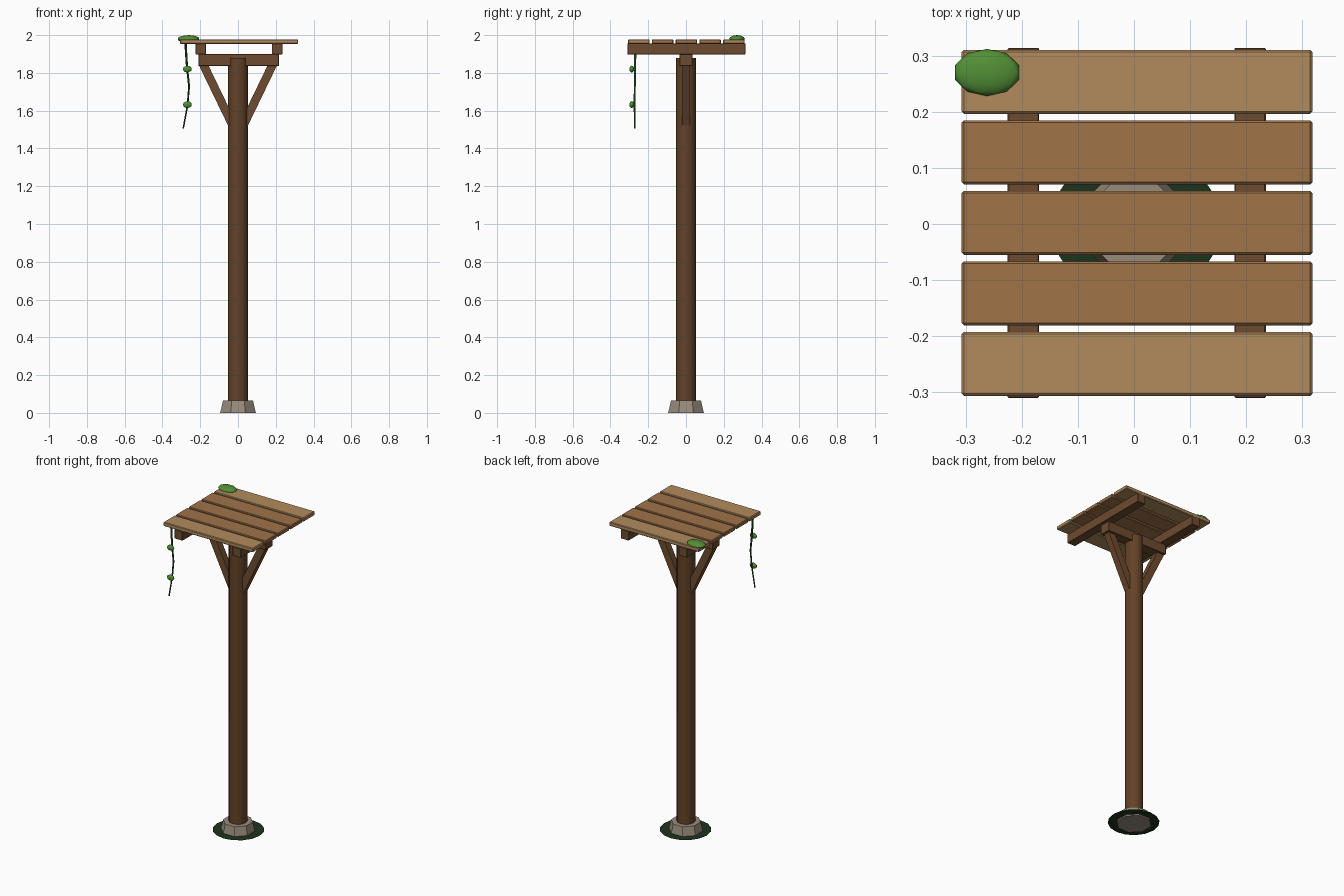
import bpy, math
from mathutils import Vector

if "Cube" in bpy.data.objects:
    bpy.data.objects.remove(bpy.data.objects["Cube"])


def material(name, rgb):
    m = bpy.data.materials.new(name)
    m.diffuse_color = (*[(c / 255) ** 2.2 for c in rgb], 1)
    m.use_nodes = True
    m.node_tree.nodes["Principled BSDF"].inputs["Base Color"].default_value = m.diffuse_color
    return m


WOOD = material("post_wood", (100, 68, 44))
BEAM = material("beam_wood", (110, 76, 50))
PLANK = material("plank_wood", (158, 115, 74))
PALE = material("pale_plank_wood", (176, 138, 94))
STONE = material("stone", (150, 138, 122))
MOSS = material("moss", (82, 142, 56))
VINE = material("vine", (44, 82, 42))
GRASS = material("dark_grass", (34, 54, 34))


def finish(name, mat, smooth=None):
    o = bpy.context.object
    o.name = name
    o.data.materials.append(mat)
    if smooth:
        bpy.ops.object.shade_smooth_by_angle(angle=math.radians(smooth))
    return o


def box(name, loc, size, mat, rot_y=0, bevel=0.0):
    bpy.ops.mesh.primitive_cube_add(size=1, location=loc, rotation=(0, rot_y, 0))
    o = finish(name, mat)
    o.scale = size
    bpy.ops.object.transform_apply(location=False, rotation=False, scale=True)
    if bevel:
        b = o.modifiers.new("bevel", 'BEVEL')
        b.width, b.segments = bevel, 1
    return o


def blob(name, loc, size, mat, rot=(0, 0, 0)):
    bpy.ops.mesh.primitive_ico_sphere_add(subdivisions=2, radius=1, location=loc, rotation=rot)
    o = finish(name, mat, 60)
    o.scale = size
    return o


# ground patch, stone footing, post
bpy.ops.mesh.primitive_circle_add(vertices=16, radius=0.148, fill_type='NGON', location=(0.003, 0, 0.01))
finish("ground_patch", GRASS)
bpy.ops.mesh.primitive_cone_add(vertices=8, radius1=0.102, radius2=0.086, depth=0.065,
                                location=(0, 0, 0.0325), rotation=(0, 0, math.pi / 8))
finish("stone_footing", STONE)
bpy.ops.mesh.primitive_cylinder_add(vertices=12, radius=0.053, depth=1.86, location=(0, 0, 0.95))
finish("post", WOOD, 40)

# cross beam and diagonal braces
box("cross_beam", (0.004, 0, 1.868), (0.427, 0.068, 0.062), BEAM, bevel=0.002)
for side, label in ((-1, "left"), (1, "right")):
    low, high = Vector((side * 0.032, 0, 1.53)), Vector((side * 0.189, 0, 1.855))
    d = high - low
    box(label + "_brace", (low + high) / 2, (0.045, 0.042, d.length), BEAM, math.atan2(d.x, d.z))
    # bearers under the planks
    box(label + "_bearer", (0.005 + side * 0.202, 0.002, 1.927), (0.056, 0.624, 0.058), BEAM, bevel=0.002)

# platform planks
for i in range(5):
    box(f"plank_{i + 1}", (0.0055, 0.002 + (i - 2) * 0.1257, 1.9655), (0.625, 0.114, 0.025),
        PALE if i in (0, 4) else PLANK, bevel=0.004)

# moss clump on the back left corner
blob("moss_clump", (-0.262, 0.27, 1.980), (0.06, 0.042, 0.02), MOSS)

# hanging vine with leaf tufts
path = [(-0.278, -0.268, 1.96), (-0.270, -0.270, 1.83), (-0.259, -0.271, 1.73),
        (-0.267, -0.273, 1.63), (-0.290, -0.271, 1.505)]
c = bpy.data.curves.new("vine", 'CURVE')
c.dimensions = '3D'
c.bevel_depth, c.bevel_resolution, c.use_fill_caps = 0.0065, 1, True
s = c.splines.new('POLY')
s.points.add(len(path) - 1)
for k, (p, q) in enumerate(zip(s.points, path)):
    p.co = (*q, 1)
    p.radius = 1 - 0.1 * k
vine = bpy.data.objects.new("vine", c)
bpy.context.collection.objects.link(vine)
bpy.ops.object.select_all(action='DESELECT')
vine.select_set(True)
bpy.context.view_layer.objects.active = vine
bpy.ops.object.convert(target='MESH')
finish("vine", VINE, 60)
for n, (x, z) in enumerate(((-0.268, 1.82), (-0.268, 1.632))):
    blob(f"vine_leaf_{n + 1}", (x, -0.287, z), (0.024, 0.013, 0.018), MOSS)
